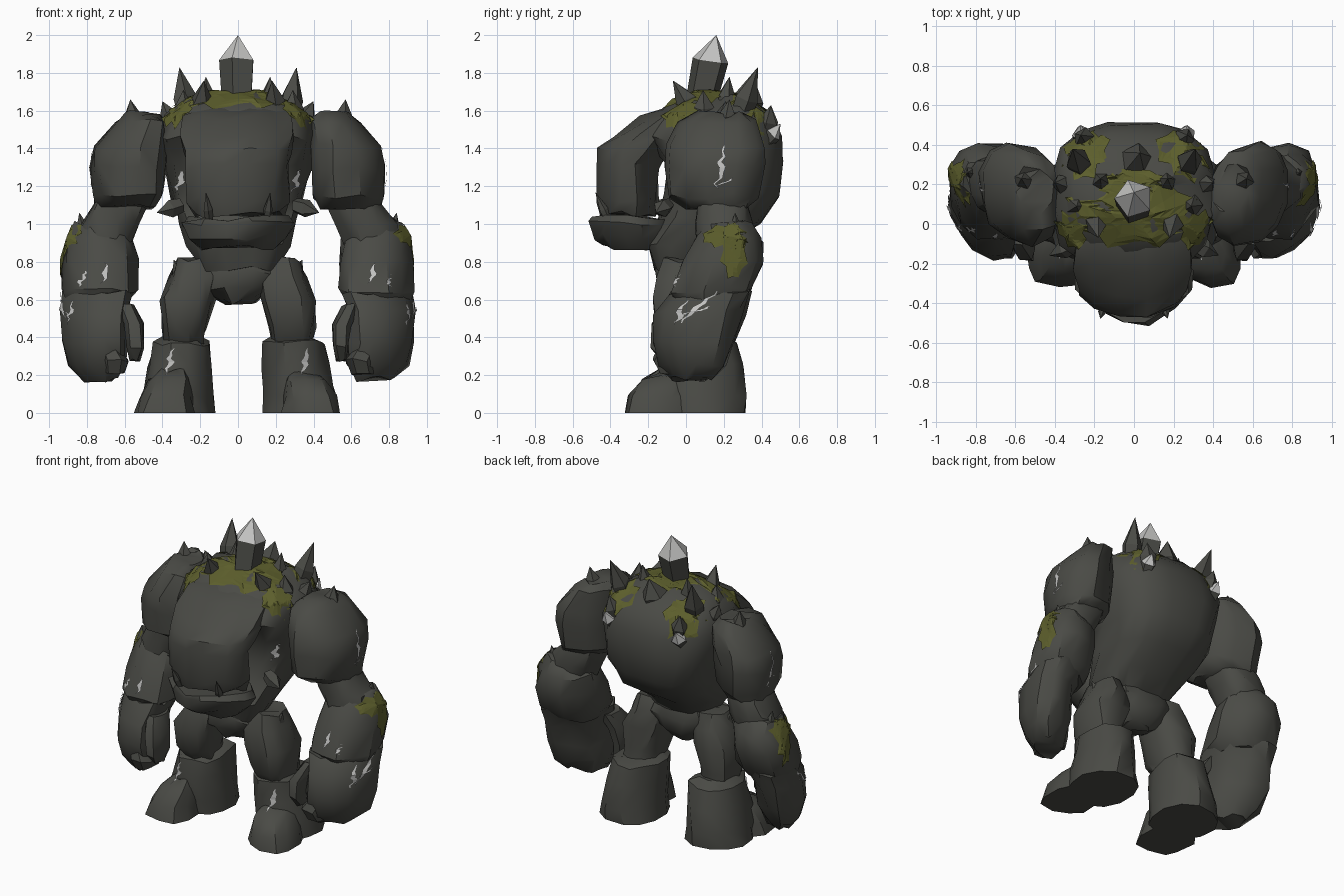
import bpy, bmesh, math, random
from mathutils import Vector
from mathutils.bvhtree import BVHTree

random.seed(4)
if "Cube" in bpy.data.objects:
    bpy.data.objects.remove(bpy.data.objects["Cube"], do_unlink=True)


def material(name, rgb):
    mat = bpy.data.materials.new(name)
    mat.use_nodes = True
    mat.diffuse_color = (*rgb, 1)
    mat.node_tree.nodes["Principled BSDF"].inputs["Base Color"].default_value = (*rgb, 1)
    return mat


ROCK = material("dark rock", (0.068, 0.069, 0.06))
MOSS = material("moss green", (0.107, 0.112, 0.025))
CRYSTAL = material("pale crystal", (0.55, 0.55, 0.54))
bodies = []


def finish(name, bm, mats, angle=None):
    bmesh.ops.recalc_face_normals(bm, faces=bm.faces)
    mesh = bpy.data.meshes.new(name)
    bm.to_mesh(mesh)
    bm.free()
    for mat in mats:
        mesh.materials.append(mat)
    if angle:
        mesh.shade_smooth()
        mesh.set_sharp_from_angle(angle=math.radians(angle))
    obj = bpy.data.objects.new(name, mesh)
    bpy.context.collection.objects.link(obj)
    return obj


def bridge(bm, rings):
    for low, high in zip(rings, rings[1:]):
        for i in range(len(low)):
            j = (i + 1) % len(low)
            bm.faces.new((low[i], low[j], high[j], high[i]))


def boulder(name, sections, side=1, sides=12, power=2.7, rough=0.014, skew=0):
    """Stack chipped rings, each given as (z, x, y, x radius, y radius)."""
    bm = bmesh.new()
    rings = []
    for z, cx, cy, rx, ry in sections:
        ring = []
        for i in range(sides):
            a = math.tau * (i + 0.5) / sides
            c, s = math.cos(a), math.sin(a)
            x = rx * math.copysign(abs(c) ** (2 / power), c)
            y = cy + ry * math.copysign(abs(s) ** (2 / power), s) + skew * x
            j = [random.uniform(-rough, rough) for _ in range(3)]
            height = z + 1.4 * j[2] if z > 0 else 0
            ring.append(bm.verts.new((side * (cx + x + j[0]), y + j[1], height)))
        rings.append(ring)
    bridge(bm, rings)
    for ring in (rings[0], rings[-1]):
        bm.faces.new(ring)
    bmesh.ops.triangulate(bm, faces=[f for f in bm.faces if len(f.verts) > 4])
    bodies.append(finish(name, bm, [ROCK], 38))


def spike(name, base, tip, radius, shoulder=0.45, tip_mat=ROCK, sides=5):
    """Faceted shard: a flaring shaft topped by a pyramid."""
    base, axis = Vector(base), Vector(tip) - Vector(base)
    turn = axis.to_track_quat("Z", "Y")
    bm = bmesh.new()
    rings = []
    for t, r in ((0, 0.8), (shoulder, 1)):
        rings.append([bm.verts.new(base + axis * t + radius * (turn @ Vector(
            (r * math.cos(math.tau * i / sides), r * math.sin(math.tau * i / sides),
             random.uniform(-0.1, 0.1))))) for i in range(sides)])
    bridge(bm, rings)
    bm.faces.new(rings[0])
    apex = bm.verts.new(tip)
    for i in range(sides):
        face = bm.faces.new((rings[1][i], rings[1][(i + 1) % sides], apex))
        face.material_index = 1
    finish(name, bm, [ROCK, tip_mat])


# Torso, head and hips
boulder("torso", [
    (0.76, 0, -0.03, 0.2, 0.14), (0.9, 0, 0, 0.27, 0.22), (1.02, 0, 0.13, 0.31, 0.28),
    (1.15, 0, 0.19, 0.35, 0.3), (1.32, 0, 0.2, 0.39, 0.31), (1.46, 0, 0.14, 0.42, 0.36),
    (1.56, 0, 0.14, 0.39, 0.32), (1.64, 0, 0.15, 0.3, 0.22),
    (1.69, 0, 0.14, 0.15, 0.11)], sides=16, power=2.8)
boulder("head", [
    (1.05, 0, -0.3, 0.24, 0.15), (1.13, 0, -0.31, 0.275, 0.16), (1.3, 0, -0.31, 0.28, 0.16),
    (1.39, 0, -0.28, 0.29, 0.19), (1.47, 0, -0.19, 0.31, 0.19), (1.56, 0, -0.08, 0.29, 0.17),
    (1.62, 0, 0.03, 0.22, 0.12)], power=2)
boulder("jaw", [
    (0.87, 0, -0.25, 0.2, 0.19), (0.93, 0, -0.28, 0.27, 0.22), (1.0, 0, -0.28, 0.3, 0.235),
    (1.03, 0, -0.28, 0.27, 0.22)], power=1.75)
boulder("pelvis", [
    (0.59, 0, 0, 0.09, 0.09), (0.65, 0, 0, 0.19, 0.14),
    (0.74, 0, 0, 0.23, 0.16), (0.81, 0, 0, 0.19, 0.14)])

# Limbs
for label, s in (("left", 1), ("right", -1)):
    boulder(label + "_shoulder", [
        (1.09, 0.6, 0.17, 0.16, 0.16), (1.15, 0.58, 0.14, 0.19, 0.23),
        (1.3, 0.58, 0.15, 0.2, 0.25), (1.41, 0.57, 0.15, 0.2, 0.25),
        (1.54, 0.51, 0.17, 0.13, 0.2), (1.585, 0.5, 0.18, 0.09, 0.12)], s, power=2.4, skew=0.22)
    boulder(label + "_upper_arm", [
        (0.86, 0.71, 0.2, 0.13, 0.13), (1.0, 0.68, 0.2, 0.16, 0.15),
        (1.1, 0.62, 0.2, 0.15, 0.14), (1.2, 0.6, 0.18, 0.13, 0.13)], s)
    boulder(label + "_forearm", [
        (0.58, 0.74, 0.13, 0.16, 0.18), (0.65, 0.735, 0.14, 0.2, 0.22),
        (0.8, 0.73, 0.19, 0.2, 0.22), (0.92, 0.73, 0.22, 0.18, 0.18),
        (1.0, 0.74, 0.22, 0.12, 0.12)], s, power=2.1, skew=0.12)
    boulder(label + "_fist", [
        (0.18, 0.73, 0.03, 0.1, 0.1), (0.25, 0.74, 0.03, 0.16, 0.16),
        (0.38, 0.76, 0.04, 0.17, 0.21), (0.53, 0.76, 0.07, 0.175, 0.22),
        (0.64, 0.74, 0.13, 0.185, 0.2)], s, power=2.2, skew=0.42)
    boulder(label + "_thumb", [
        (0.28, 0.55, -0.08, 0.03, 0.05), (0.35, 0.54, -0.1, 0.045, 0.09),
        (0.47, 0.55, -0.08, 0.05, 0.1), (0.57, 0.6, -0.02, 0.05, 0.09)],
        s, sides=8, rough=0.008)
    boulder(label + "_curled_fingers", [
        (0.21, 0.66, -0.05, 0.06, 0.09), (0.28, 0.65, -0.07, 0.08, 0.11),
        (0.34, 0.68, -0.05, 0.06, 0.1)], s, sides=8, rough=0.008)
    boulder(label + "_thigh", [
        (0.36, 0.29, 0.04, 0.1, 0.13), (0.45, 0.29, 0, 0.12, 0.17), (0.6, 0.27, 0, 0.145, 0.17),
        (0.72, 0.23, 0, 0.13, 0.15), (0.81, 0.24, 0, 0.09, 0.11)], s)
    boulder(label + "_shin", [
        (0, 0.33, 0.09, 0.21, 0.22), (0.1, 0.325, 0.09, 0.2, 0.23), (0.25, 0.305, 0.08, 0.175, 0.22),
        (0.37, 0.295, 0.07, 0.16, 0.2), (0.4, 0.29, 0.07, 0.1, 0.14)], s, power=2.1)
    boulder(label + "_toes", [
        (0, 0.39, -0.15, 0.16, 0.17), (0.08, 0.38, -0.14, 0.14, 0.16),
        (0.17, 0.36, -0.1, 0.11, 0.14), (0.22, 0.34, -0.05, 0.07, 0.09)], s, sides=10)

# One search tree of the whole body, used to lay thin plates on it
verts, polys = [], []
for obj in bodies:
    start = len(verts)
    verts += [v.co.copy() for v in obj.data.vertices]
    polys += [[start + i for i in p.vertices] for p in obj.data.polygons]
tree = BVHTree.FromPolygons(verts, polys)


def drape(name, mat, centre, facing, points, faces):
    """Project a flat outline onto the body from the facing direction."""
    d = Vector(facing).normalized()
    u = Vector((0, 1, 0) if abs(d.z) > 0.8 else (0, 0, 1)).cross(d).normalized()
    bm = bmesh.new()
    placed = []
    for a, b in points:
        hit, _, _, depth = tree.ray_cast(Vector(centre) + u * a + d.cross(u) * b + d, -d)
        placed.append((bm.verts.new(hit + d * 0.008), depth) if hit else None)
    for face in faces:
        corners = [placed[i] for i in face]
        if None not in corners:
            depths = [c[1] for c in corners]
            if max(depths) - min(depths) < 0.09:
                bm.faces.new([c[0] for c in corners])
    finish(name, bm, [mat])


def moss(name, centre, facing, width, height, n=16, rings=6):
    """Ragged patch with alternating long and short points."""
    edge = [random.uniform(0.95, 1.2) if i % 2 else random.uniform(0.65, 0.95) for i in range(n)]
    points, faces = [(0, 0)], [(0, 1 + i, 1 + (i + 1) % n) for i in range(n)]
    for r in range(rings):
        for i in range(n):
            a, k = math.tau * i / n, edge[i] * (r + 1) / rings
            points.append((width * k * math.cos(a), height * k * math.sin(a)))
            p, q = 1 + r * n + i, 1 + r * n + (i + 1) % n
            if r < rings - 1:
                faces += [(p, p + n, q + n), (p, q + n, q)]
    drape(name, MOSS, centre, facing, points, faces)


def crack(name, centre, facing, length, slant, width=0.015, steps=9):
    points = []
    for i in range(steps):
        t = i / (steps - 1) - 0.5
        x = slant * t + random.uniform(-0.016, 0.016)
        w = width * (1 - abs(2 * t)) + 0.002
        points += [(x - w, length * t), (x + w, length * t)]
    drape(name, CRYSTAL, centre, facing, points,
          [(i, i + 1, i + 3, i + 2) for i in range(0, 2 * steps - 2, 2)])


# Moss and pale cracks
moss("nape_moss", (0, 0.06, 1.6), (0, -0.3, 1), 0.34, 0.18)
moss("crown_moss", (0, 0.2, 1.6), (0, 0, 1), 0.2, 0.08)
for label, s in (("left", 1), ("right", -1)):
    moss(label + "_back_moss", (s * 0.25, 0.36, 1.6), (0, 0.3, 1), 0.13, 0.15)
    moss(label + "_collar_moss", (s * 0.31, -0.02, 1.56), (s * 0.3, -0.5, 1), 0.09, 0.1)
    moss(label + "_elbow_moss", (s * 0.9, 0.2, 0.94), (s, -0.1, 0.3), 0.12, 0.07)
    moss(label + "_forearm_moss", (s * 0.9, 0.25, 0.86), (s, 0, 0.2), 0.07, 0.15)
    for part, centre, facing, length, slant in (
            ("shoulder_crack", (0.7, 0.18, 1.3), (1, 0, 0), 0.23, 0.04),
            ("shoulder_branch", (0.7, 0.2, 1.22), (1, 0, 0), 0.05, 0.11),
            ("fist_crack", (0.9, 0.07, 0.56), (1, 0, 0), 0.17, s * 0.19),
            ("fist_branch", (0.9, 0.05, 0.54), (1, 0, 0), 0.05, s * 0.17),
            ("knuckle_crack", (0.89, -0.02, 0.53), (0.8, -1, 0), 0.13, 0.03),
            ("forearm_crack", (0.71, -0.1, 0.74), (0, -1, 0), 0.11, 0.02),
            ("wrist_crack", (0.82, -0.1, 0.71), (0, -1, 0), 0.08, 0.03),
            ("chest_crack", (0.31, -0.1, 1.23), (0, -1, 0), 0.13, 0.05),
            ("shin_crack", (0.36, -0.1, 0.27), (0, -1, 0), 0.14, 0.03)):
        crack(label + "_" + part, (s * centre[0], *centre[1:]),
              (s * facing[0], *facing[1:]), length, slant)

# Crown of spikes along the back
spike("great_spike", (0, 0.06, 1.56), (0, 0.16, 2), 0.1, 0.69, CRYSTAL)
spike("rear_spike", (0, 0.3, 1.56), (0.03, 0.36, 1.77), 0.085)
for label, s in (("left", 1), ("right", -1)):
    for part, base, tip, radius, mat in (
            ("tall_spike", (0.26, 0.27, 1.53), (0.31, 0.38, 1.83), 0.065, ROCK),
            ("inner_spike", (0.16, 0.2, 1.58), (0.17, 0.23, 1.78), 0.05, ROCK),
            ("front_spike", (0.2, 0.06, 1.56), (0.18, -0.07, 1.76), 0.06, ROCK),
            ("collar_spike", (0.29, 0.1, 1.53), (0.29, 0.09, 1.71), 0.06, ROCK),
            ("outer_spike", (0.34, 0.2, 1.52), (0.4, 0.21, 1.65), 0.05, ROCK),
            ("back_spike", (0.24, 0.42, 1.47), (0.27, 0.45, 1.63), 0.055, ROCK),
            ("back_crystal", (0.26, 0.42, 1.43), (0.27, 0.5, 1.53), 0.05, CRYSTAL),
            ("shoulder_spike", (0.55, 0.21, 1.5), (0.57, 0.23, 1.66), 0.05, ROCK),
            ("elbow_spike", (0.81, 0.26, 0.92), (0.84, 0.26, 1.06), 0.035, ROCK),
            ("elbow_thorn", (0.87, 0.25, 0.79), (0.92, 0.26, 0.89), 0.035, MOSS),
            ("hip_shard", (0.28, 0, 0.68), (0.34, 0, 0.81), 0.05, ROCK),
            ("cheek_shard", (0.3, -0.1, 1.1), (0.43, -0.16, 1.06), 0.05, ROCK),
            ("tusk", (0.15, -0.4, 1), (0.17, -0.48, 1.17), 0.025, ROCK)):
        spike(label + "_" + part, (s * base[0], *base[1:]), (s * tip[0], *tip[1:]),
              radius, tip_mat=mat)
